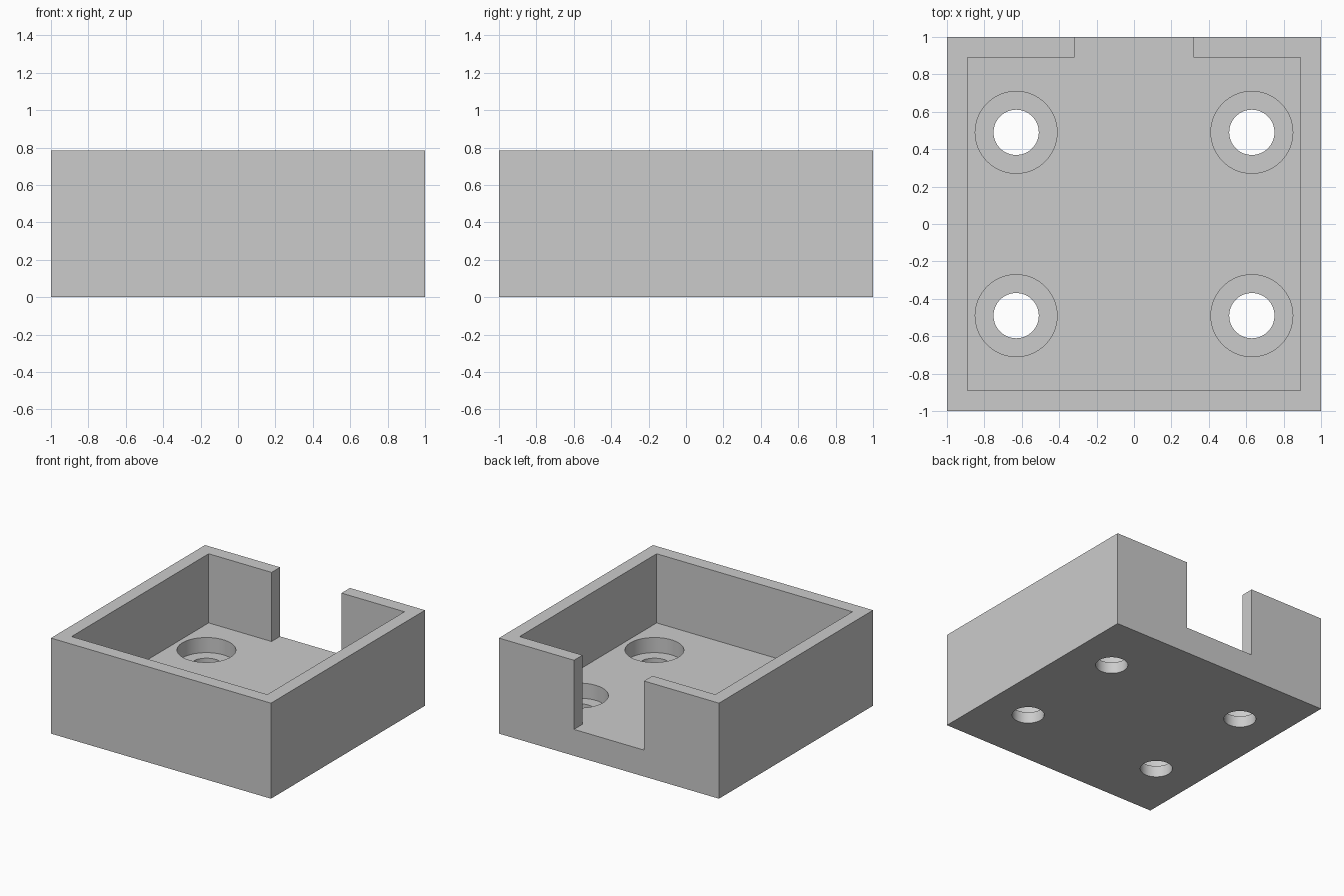
import bpy
import bmesh
from mathutils import Vector

HEIGHT = 0.785       # overall height
FLOOR = 0.217        # top of the base plate
LEDGE = 0.093        # bottom of the counterbores
INNER = 0.89         # half width of the cavity
NOTCH = 0.318        # half width of the rear opening
HOLE_X, HOLE_Y = 0.63, 0.49

cube = bpy.data.objects.get("Cube")
if cube:
    bpy.data.objects.remove(cube, do_unlink=True)


def make_material(name, colour):
    mat = bpy.data.materials.new(name)
    mat.use_nodes = True
    mat.diffuse_color = colour
    mat.node_tree.nodes["Principled BSDF"].inputs["Base Color"].default_value = colour
    return mat


def prism(name, outline, bottom, top):
    """Extrude a flat outline from one height to another."""
    bm = bmesh.new()
    face = bm.faces.new([bm.verts.new((x, y, bottom)) for x, y in outline])
    out = bmesh.ops.extrude_face_region(bm, geom=[face])
    verts = [g for g in out["geom"] if isinstance(g, bmesh.types.BMVert)]
    bmesh.ops.translate(bm, verts=verts, vec=Vector((0, 0, top - bottom)))
    bmesh.ops.recalc_face_normals(bm, faces=bm.faces)
    mesh = bpy.data.meshes.new(name)
    bm.to_mesh(mesh)
    bm.free()
    obj = bpy.data.objects.new(name, mesh)
    bpy.context.collection.objects.link(obj)
    return obj


def cylinder(name, radius, x, y, bottom, top):
    bpy.ops.mesh.primitive_cylinder_add(
        vertices=64, radius=radius, depth=top - bottom,
        location=(x, y, (bottom + top) / 2))
    obj = bpy.context.object
    obj.name = name
    return obj


def cut(target, cutter):
    """Subtract the cutter and discard it."""
    cutter.hide_render = True
    mod = target.modifiers.new("cut", "BOOLEAN")
    mod.operation = "DIFFERENCE"
    mod.solver = "EXACT"
    mod.object = cutter
    bpy.ops.object.select_all(action="DESELECT")
    bpy.context.view_layer.objects.active = target
    target.select_set(True)
    bpy.ops.object.modifier_apply(modifier=mod.name)
    bpy.data.objects.remove(cutter, do_unlink=True)


# Outer block
tray = prism("mounting_tray", [(-1, -1), (1, -1), (1, 1), (-1, 1)], 0, HEIGHT)
tray.data.materials.append(make_material("light grey", (0.6, 0.6, 0.6, 1)))

# Cavity with the opening through the rear wall
half = [(INNER, -INNER), (INNER, INNER), (NOTCH, INNER), (NOTCH, 1.1)]
outline = half + [(-x, y) for x, y in reversed(half)]
cut(tray, prism("cavity_cutter", outline, FLOOR, HEIGHT + 0.1))

# Four counterbored screw holes
for x in (-HOLE_X, HOLE_X):
    for y in (-HOLE_Y, HOLE_Y):
        cut(tray, cylinder("counterbore_cutter", 0.219, x, y, LEDGE, FLOOR + 0.1))
        cut(tray, cylinder("hole_cutter", 0.121, x, y, -0.1, FLOOR + 0.1))

# Round hole walls, sharp everywhere else
bpy.ops.object.select_all(action="DESELECT")
bpy.context.view_layer.objects.active = tray
tray.select_set(True)
bpy.ops.object.shade_smooth_by_angle()
